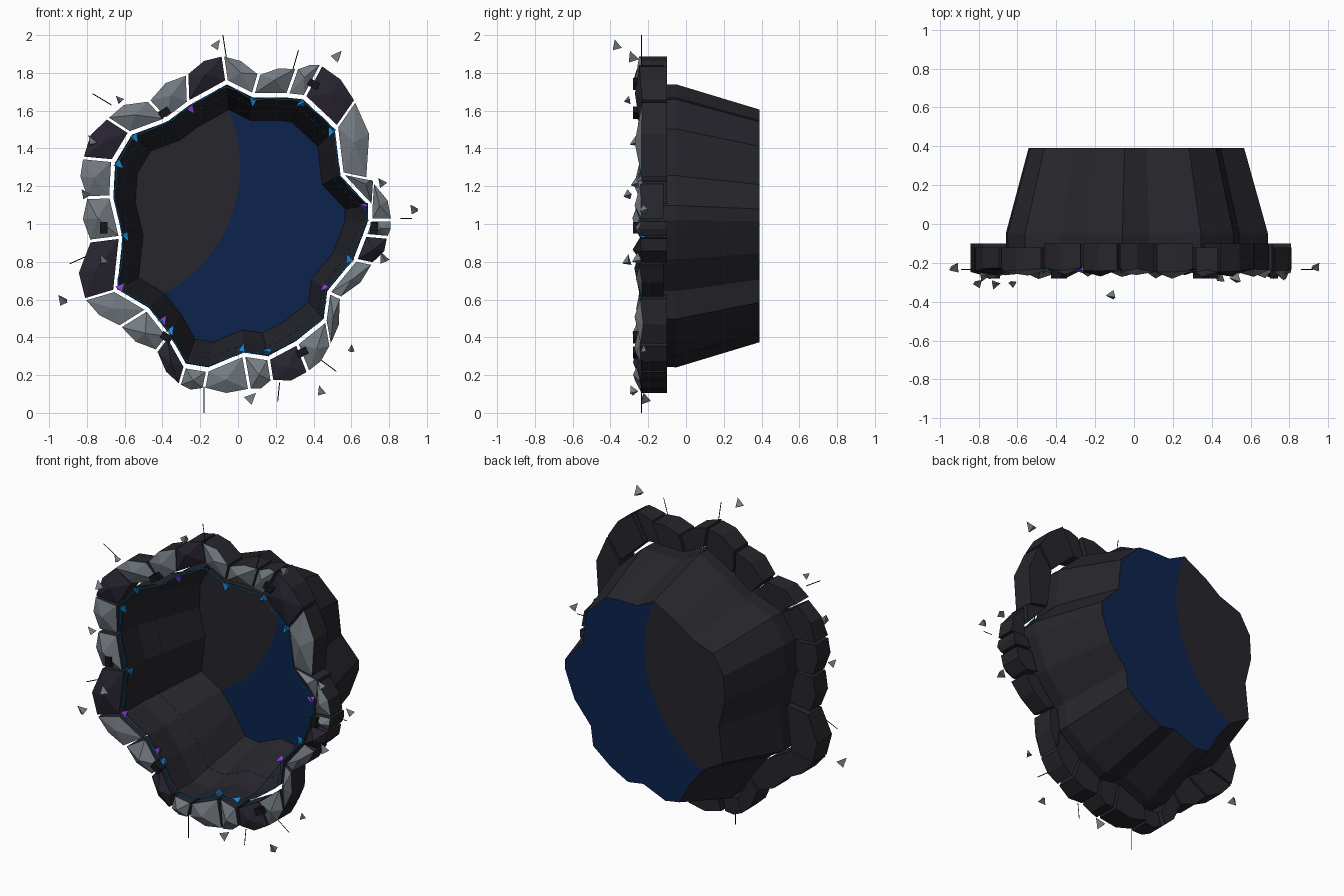
import bpy, bmesh, math, random
from mathutils import Vector

random.seed(7)
cube = bpy.data.objects.get("Cube")
if cube:
    bpy.data.objects.remove(cube, do_unlink=True)


def material(name, colour):
    mat = bpy.data.materials.new(name)
    mat.use_nodes = True
    mat.diffuse_color = (*colour, 1)
    mat.node_tree.nodes["Principled BSDF"].inputs["Base Color"].default_value = (*colour, 1)
    return mat


TUNNEL = material("charcoal rock", (0.019, 0.019, 0.025))
DARK = material("dark violet stone", (0.021, 0.018, 0.031))
GREY = material("grey stone face", (0.17, 0.195, 0.22))
NIGHT = material("midnight blue", (0.004, 0.017, 0.075))
BLUE = material("glowing blue", (0.01, 0.25, 0.68))
PURPLE = material("glowing purple", (0.24, 0.05, 0.6))
BLACK = material("clamp black", (0.008, 0.008, 0.01))

# Joints between the stones, clockwise from the top, in hundredths:
# inner x, inner z, outer x, outer z
JOINTS = [
    (-6, 175, -8, 189), (8, 168, 11, 179), (26, 168, 31, 182), (35, 167, 44, 184),
    (52, 151, 62, 165), (55, 126, 68, 124), (70, 110, 72, 122), (70, 102, 81, 102),
    (67, 94, 79, 93), (62, 81, 71, 79), (48, 64, 54, 61), (46, 49, 49, 36),
    (31, 37, 37, 22), (16, 29, 18, 17), (3, 31, 6, 13), (-16, 23, -18, 13),
    (-28, 25, -31, 15), (-37, 41, -43, 33), (-48, 55, -62, 46), (-65, 65, -81, 60),
    (-62, 93, -78, 91), (-67, 114, -80, 114), (-66, 133, -82, 135),
    (-57, 148, -69, 156), (-38, 155, -47, 165), (-26, 164, -27, 179)]
CENTRE = Vector((0, 0.99))
INNER = [Vector((j[0], j[1])) / 100 for j in JOINTS]
OUTER = [Vector((j[2], j[3])) / 100 for j in JOINTS]
COUNT = len(JOINTS)


def scaled(p, s):
    return CENTRE + (p - CENTRE) * s


def at(p, y):
    return Vector((p.x, y, p.y))


def add_object(name, verts, faces, mats, rule=None, solid=True):
    mesh = bpy.data.meshes.new(name)
    mesh.from_pydata(verts, [], faces)
    for mat in mats:
        mesh.materials.append(mat)
    if solid:
        bm = bmesh.new()
        bm.from_mesh(mesh)
        bmesh.ops.recalc_face_normals(bm, faces=bm.faces)
        bm.to_mesh(mesh)
        bm.free()
    if rule:
        for poly in mesh.polygons:
            poly.material_index = rule(poly)
    obj = bpy.data.objects.new(name, mesh)
    bpy.context.collection.objects.link(obj)
    return obj


def add_line(name, points, radius, mat, cyclic=False):
    curve = bpy.data.curves.new(name, "CURVE")
    curve.dimensions = "3D"
    curve.bevel_depth = radius
    curve.bevel_resolution = 0
    spline = curve.splines.new("POLY")
    spline.points.add(len(points) - 1)
    for point, co in zip(spline.points, points):
        point.co = (*co, 1)
    spline.use_cyclic_u = cyclic
    curve.materials.append(mat)
    obj = bpy.data.objects.new(name, curve)
    bpy.context.collection.objects.link(obj)


def add_shard(name, centre, direction, size, mat):
    """Three-sided spike pointing along direction."""
    turn = direction.to_track_quat("Z", "Y")
    base = [Vector((math.cos(a), math.sin(a), -0.7)) * size
            for a in (0, math.tau / 3, 2 * math.tau / 3)]
    verts = [centre + turn @ v for v in base + [Vector((0, 0, 1.1)) * size]]
    add_object(name, verts, [(0, 1, 2), (0, 1, 3), (1, 2, 3), (2, 0, 3)], [mat])


# Tapered tunnel wall
PROFILE = [(-0.22, 0.98), (-0.05, 0.985), (0.39, 0.81)]
verts = [at(scaled(p, s), y) for y, s in PROFILE for p in INNER]
faces = [(r * COUNT + i, r * COUNT + (i + 1) % COUNT,
          (r + 1) * COUNT + (i + 1) % COUNT, (r + 1) * COUNT + i)
         for r in range(len(PROFILE) - 1) for i in range(COUNT)]
add_object("tunnel_wall", verts, faces, [TUNNEL])

# Back wall in two colours, divided by an arc
rim = [scaled(p, 0.81) for p in INNER]
pivot = Vector((-0.76, 1.28))
split = 18
start, end = rim[0] - pivot, rim[split] - pivot
a0, a1 = math.atan2(start.y, start.x), math.atan2(end.y, end.x)
arc = []
for k in range(1, 16):
    t = k / 16
    a = a0 + (a1 - a0) * t
    arc.append(pivot + Vector((math.cos(a), math.sin(a))) * (start.length * (1 - t) + end.length * t))
outline = {"back_wall_blue": (rim[:split + 1] + arc[::-1], NIGHT),
           "back_wall_dark": (rim[split:] + rim[:1] + arc, TUNNEL)}
for name, (points, mat) in outline.items():
    add_object(name, [at(p, 0.39) for p in points], [range(len(points))], [mat], solid=False)

# Ring of rough stones: dark sides, faceted grey fronts, some dark all over
DARK_STONES = (3, 8, 12, 16, 19, 22, 25)
for i in range(COUNT):
    j = (i + 1) % COUNT
    middle = (OUTER[i] + OUTER[j]) / 2
    push = (OUTER[j] - OUTER[i]).length * random.uniform(0.08, 0.16)
    middle += (middle - CENTRE).normalized() * push
    ring = [scaled(INNER[i], 1.018), OUTER[i], middle, OUTER[j], scaled(INNER[j], 1.018)]
    heart = sum(ring, Vector((0, 0))) / len(ring)
    across = (INNER[j] - INNER[i]).normalized() * 0.008
    ring = [p + across * s for p, s in zip(ring, (1, 1, 0, -1, -1))]
    back = random.choice((-0.1, -0.1, -0.12))
    n = len(ring)
    verts = [at(p, back) for p in ring]
    verts += [at(p, random.uniform(-0.25, -0.225)) for p in ring]
    verts.append(at(heart, random.uniform(-0.285, -0.26)))
    faces = [range(n)]
    for k in range(n):
        m = (k + 1) % n
        faces += [(k, m, n + m, n + k), (n + k, n + m, 2 * n)]
    front = DARK if i in DARK_STONES else GREY
    add_object("ring_stone", verts, faces, [TUNNEL, front],
               lambda poly: 1 if len(poly.vertices) == 3 else 0)

# Glowing seams: jagged one at the mouth, fine dashes inside
seam = []
for i in range(COUNT):
    for k in range(5):
        p = INNER[i].lerp(INNER[(i + 1) % COUNT], k / 5)
        seam.append(at(scaled(p, random.uniform(0.966, 0.984)), random.uniform(-0.25, -0.23)))
add_line("mouth_seam", seam, 0.004, BLUE, cyclic=True)
for i in range(COUNT):
    for k in range(0, 10, 2):
        ends = [INNER[i].lerp(INNER[(i + 1) % COUNT], t / 10) for t in (k, k + 1)]
        add_line("inner_seam", [at(scaled(p, 0.92), 0.07) for p in ends], 0.0025, BLUE)

# Crystals along the mouth, pointing roughly along the rim or inwards
for mat, places in ((BLUE, (1, 3, 4, 9, 13, 14, 17, 20, 22, 23)), (PURPLE, (6, 10, 17.4, 19, 25))):
    for place in places:
        i = int(place)
        p = scaled(INNER[i].lerp(INNER[(i + 1) % COUNT], place - i), 0.95)
        inward = at(CENTRE - p, 0).normalized()
        aim = inward + Vector((random.uniform(-1, 1), -0.2, random.uniform(-1, 1))) * 0.8
        add_shard("mouth_crystal", at(p, -0.23), aim, 0.027, mat)

# Loose rock chips floating around the ring
CHIPS = [(-11, 195), (53, 189), (-63, 166), (-78, 144), (76, 122), (93, 108), (77, 82),
         (60, 34), (44, 12), (7, 8), (-93, 60), (-72, 81), (-81, 116)]
for i, (x, z) in enumerate(CHIPS):
    y = -0.37 if i == 0 else random.uniform(-0.34, -0.22)
    aim = Vector((random.uniform(-1, 1), random.uniform(-0.5, 0.5), 1))
    add_shard("rock_chip", Vector((x / 100, y, z / 100)), aim, random.uniform(0.02, 0.034), GREY)

# Hair-thin splinters
SPLINTERS = [(-8, 200, -6, 187), (32, 192, 28, 178), (-18, 0, -18, 14), (-77, 169, -67, 163),
             (92, 103, 86, 103), (52, 22, 44, 28), (21, 6, 22, 16), (-89, 79, -80, 83)]
for x0, z0, x1, z1 in SPLINTERS:
    add_line("splinter", [(x0 / 100, -0.235, z0 / 100), (x1 / 100, -0.235, z1 / 100)], 0.0025, BLACK)

# Small clamps on the stones
for x, z in ((-71, 98), (-39, 159), (40, 174), (34, 32), (72, 98), (-38, 40)):
    bpy.ops.mesh.primitive_cube_add(size=1, location=(x / 100, -0.25, z / 100))
    clamp = bpy.context.object
    clamp.name = "clamp"
    clamp.scale = (0.04, 0.06, 0.06)
    clamp.rotation_euler.y = math.atan2(x / 100, z / 100 - 0.99) + math.pi / 2
    clamp.data.materials.append(BLACK)
